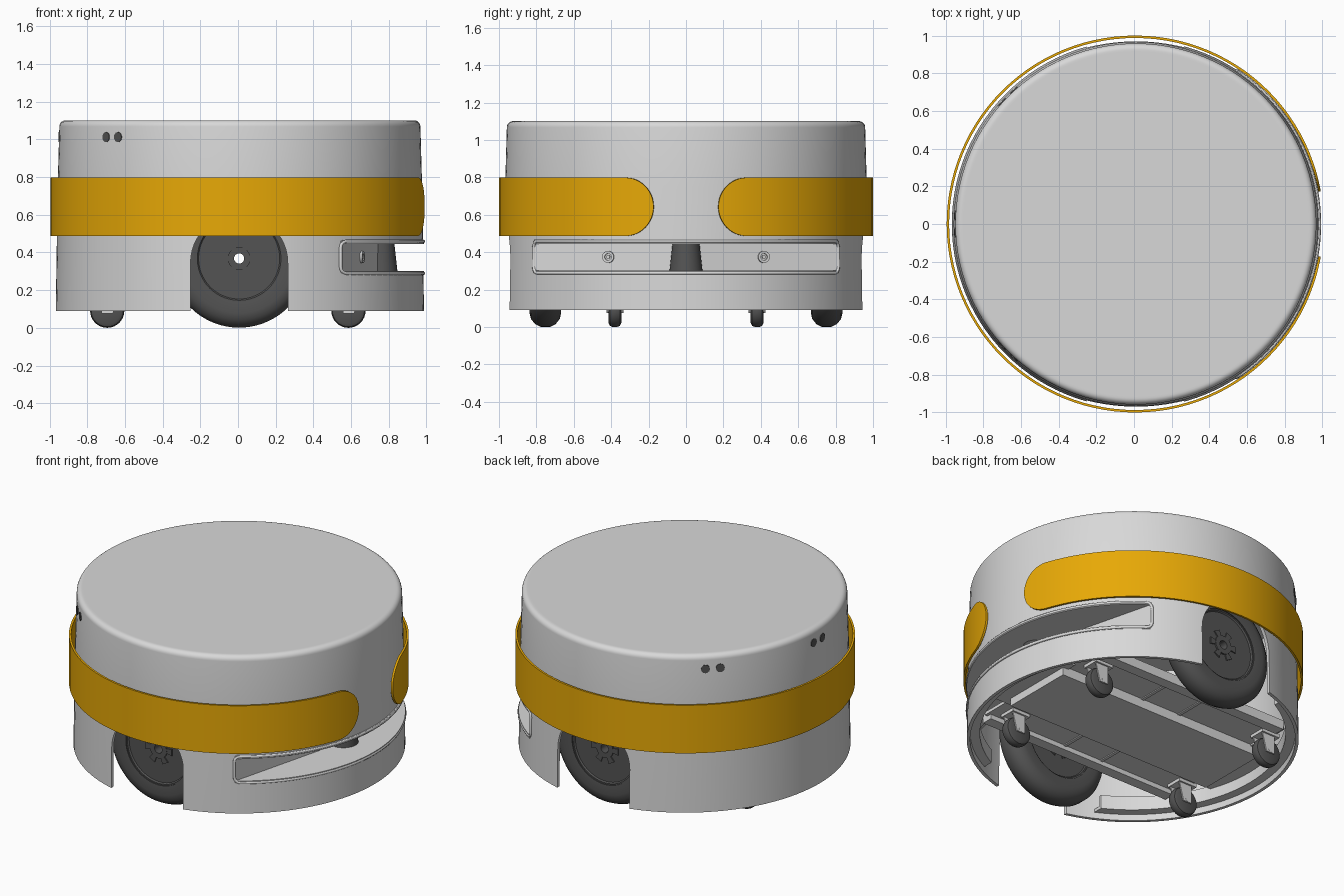
import bpy, bmesh, math
from mathutils import Matrix, Vector

if "Cube" in bpy.data.objects:
    bpy.data.objects.remove(bpy.data.objects["Cube"])


def material(name, *rgb):
    m = bpy.data.materials.new(name)
    m.diffuse_color = (*rgb, 1)
    m.use_nodes = True
    m.node_tree.nodes["Principled BSDF"].inputs["Base Color"].default_value = m.diffuse_color
    return m


GREY = material("shell grey", 0.69, 0.69, 0.69)
AMBER = material("amber band", 0.81, 0.40, 0.002)
DARK = material("dark rubber", 0.088, 0.088, 0.088)
CX = 0.004  # shell centre


def finish(name, bm, mat, matrix=None, smooth=True):
    if matrix:
        bm.transform(matrix)
    bmesh.ops.remove_doubles(bm, verts=bm.verts, dist=1e-5)
    bmesh.ops.recalc_face_normals(bm, faces=bm.faces)
    me = bpy.data.meshes.new(name)
    bm.to_mesh(me)
    bm.free()
    ob = bpy.data.objects.new(name, me)
    bpy.context.collection.objects.link(ob)
    me.materials.append(mat)
    if smooth:
        shade(ob)
    return ob


def activate(ob):
    bpy.ops.object.select_all(action='DESELECT')
    ob.select_set(True)
    bpy.context.view_layer.objects.active = ob


def shade(ob):
    activate(ob)
    bpy.ops.object.shade_smooth_by_angle(angle=math.radians(32))


def lathe(name, profile, mat, matrix=None, segs=48, smooth=True):
    """Revolve a closed (radius, height) loop about z."""
    bm = bmesh.new()
    rings = []
    for i in range(segs):
        a = 2 * math.pi * i / segs
        rings.append([bm.verts.new((r * math.cos(a), r * math.sin(a), h)) for r, h in profile])
    n = len(profile)
    for i in range(segs):
        p, q = rings[i], rings[(i + 1) % segs]
        for j in range(n):
            k = (j + 1) % n
            if profile[j][0] == 0 and profile[k][0] == 0:
                continue
            bm.faces.new((p[j], q[j], q[k], p[k]))
    bmesh.ops.dissolve_degenerate(bm, dist=1e-6, edges=bm.edges)
    return finish(name, bm, mat, matrix, smooth)


def prism(name, outline, z0, z1, mat, matrix=None):
    """Extrude a flat outline from z0 to z1."""
    bm = bmesh.new()
    f = bm.faces.new([bm.verts.new((x, y, z0)) for x, y in outline])
    new = bmesh.ops.extrude_face_region(bm, geom=[f])['geom']
    bmesh.ops.translate(bm, vec=(0, 0, z1 - z0), verts=[v for v in new if isinstance(v, bmesh.types.BMVert)])
    return finish(name, bm, mat, matrix)


def box(name, x0, x1, y0, y1, z0, z1, mat):
    return prism(name, [(x0, y0), (x1, y0), (x1, y1), (x0, y1)], z0, z1, mat)


def cut(ob, cutters):
    activate(ob)
    for c in cutters:
        m = ob.modifiers.new("cut", 'BOOLEAN')
        m.operation, m.solver, m.object = 'DIFFERENCE', 'EXACT', c
        bpy.ops.object.modifier_apply(modifier=m.name)
        bpy.data.objects.remove(c)


def along_y(x, y, z):
    return Matrix.Translation((x, y, z)) @ Matrix.Rotation(math.radians(90), 4, 'X')


def outward(angle, r, z):
    """Turn local z to point away from the shell axis."""
    return (Matrix.Translation((CX, 0, 0)) @ Matrix.Rotation(angle, 4, 'Z')
            @ Matrix.Translation((r, 0, z)) @ Matrix.Rotation(math.radians(90), 4, 'Y'))


# Thin hollow shell with a rounded top edge, wheel arches and a sensor slot
fillet = [(0.925 + 0.033 * math.cos(t), 1.068 + 0.033 * math.sin(t))
          for t in [math.radians(15 * i) for i in range(7)]]
shell = lathe("body_shell",
              [(0, 1.081), (0.935, 1.081), (0.957, 0.09), (0.977, 0.09), (0.967, 0.75)] + fillet
              + [(0.915, 1.101), (0, 1.101)],
              GREY, Matrix.Translation((CX, 0, 0)), 112, False)
arch = [(-0.258, -0.1), (0.258, -0.1)] + [
    (0.258 * math.cos(math.pi * i / 24), 0.345 + 0.258 * math.sin(math.pi * i / 24)) for i in range(25)]
cut(shell, [prism("arch_cutter", arch, -1.2, 1.2, GREY, along_y(0, 0, 0)),
            box("slot_cutter", 0.545, 1.2, -1, 1, 0.30, 0.447, GREY)])
shade(shell)

# Inner stiffening ring, left open around the drive wheels
flange = lathe("inner_flange", [(0.90, 0.13), (0.958, 0.13), (0.958, 0.15), (0.915, 0.15), (0.915, 0.22), (0.90, 0.22)],
               GREY, Matrix.Translation((CX, 0, 0)), 96, False)
cut(flange, [box("flange_cutter", -0.42, 0.42, -1.2, 1.2, 0, 0.6, GREY)])
shade(flange)

# Sensor slot: floor, ceiling, angled back walls and a raised rim
half = math.acos(0.545 / 0.978)
arc = [(CX + 0.978 * math.cos(half * i / 20), 0.978 * math.sin(half * i / 20)) for i in range(-20, 21)]
wedge = arc + [(0.545, 0.8), (0.75, 0), (0.545, -0.8)]
prism("slot_floor", wedge, 0.28, 0.302, GREY)
prism("slot_ceiling", wedge, 0.445, 0.467, GREY)
for s in (1, -1):
    prism("slot_back_wall", [(0.545, s * 0.815), (0.755, 0), (0.735, 0), (0.525, s * 0.8)], 0.29, 0.46, GREY)
    turn = Vector((0.8, s * 0.205, 0)).to_track_quat('Z', 'Y').to_matrix().to_4x4()
    spot = Matrix.Translation((0.648, s * 0.415, 0.375)) @ turn
    lathe("wall_bolt", [(0.018, -0.005), (0.032, -0.005), (0.032, 0.012), (0.018, 0.012)], GREY, spot, 20)
    lathe("bolt_head", [(0, -0.005), (0.011, -0.005), (0.011, 0.01), (0, 0.01)], GREY, spot, 6)

curve = bpy.data.curves.new("slot_rim", 'CURVE')
curve.dimensions, curve.bevel_depth, curve.bevel_resolution = '3D', 0.009, 2
w, h, rc = half * 0.978 + 0.01, 0.085, 0.035
loop = []
for sx, sz, a0 in ((1, 1, 0), (-1, 1, 90), (-1, -1, 180), (1, -1, 270)):
    for i in range(5):
        t = math.radians(a0 + 22.5 * i)
        loop.append((sx * (w - rc) + rc * math.cos(t), sz * (h - rc) + rc * math.sin(t)))
    # fill the long edges so that they follow the shell
    if sx * sz > 0:
        loop += [(sx * (w - rc) * (1 - i / 20), sz * h) for i in range(1, 40)]
sp = curve.splines.new('POLY')
sp.points.add(len(loop) - 1)
sp.use_cyclic_u = True
for p, (s, z) in zip(sp.points, loop):
    a = s / 0.978
    p.co = (CX + 0.974 * math.cos(a), 0.974 * math.sin(a), 0.374 + z, 1)
curve.materials.append(GREY)
bpy.context.collection.objects.link(bpy.data.objects.new("slot_rim", curve))

# Tapered scanner in the slot
lathe("scanner", [(0, 0.30), (0.088, 0.30), (0.072, 0.446), (0, 0.446)], DARK,
      Matrix.Translation((0.752, 0, 0)), 40)

# Amber bumper band with round ends
bm = bmesh.new()
tip, rad, zc = math.asin(0.174), 0.156, 0.643
sweep = [tip + rad * (1 - math.cos(math.pi / 2 * i / 12)) for i in range(13)]
angles = sweep + [sweep[-1] + (2 * math.pi - 2 * sweep[-1]) * i / 100 for i in range(1, 100)]
angles += [2 * math.pi - a for a in reversed(sweep)]
cols = []
for a in angles:
    d = min(a, 2 * math.pi - a) - tip
    hh = rad if d >= rad else math.sqrt(max(0, rad ** 2 - (rad - d) ** 2))
    cols.append([bm.verts.new((r * math.cos(a), r * math.sin(a), zc + s * hh)) for r, s in
                 ((1.0, -1), (1.0, 1), (0.987, 1), (0.987, -1))])
for p, q in zip(cols, cols[1:]):
    for j in range(4):
        k = (j + 1) % 4
        bm.faces.new((p[j], q[j], q[k], p[k]))
bmesh.ops.dissolve_degenerate(bm, dist=1e-6, edges=bm.edges)
finish("bumper_band", bm, AMBER)

# Paired round sensors on the upper shell
for deg in (135, 180, 225):
    for off in (-2.65, 2.65):
        lathe("range_sensor", [(0, -0.004), (0.027, -0.004), (0.027, 0.003), (0, 0.003)], DARK,
              outward(math.radians(deg + off), 0.96, 1.012), 12)

# Drive wheels: tyre, recessed disc and lugged hub with an open bore
tyre = [(0.23, -0.08), (0.29, -0.085), (0.325, -0.077), (0.352, -0.055), (0.367, -0.025),
        (0.367, 0.025), (0.352, 0.055), (0.325, 0.077), (0.29, 0.085), (0.23, 0.08)]
disc = [(0.027, -0.066), (0.215, -0.066), (0.222, -0.074), (0.235, -0.074),
        (0.235, 0.074), (0.222, 0.074), (0.215, 0.066), (0.027, 0.066)]
for s in (1, -1):
    place = along_y(0, s * 0.752, 0.368)
    lathe("drive_tyre", tyre, DARK, place, 72)
    lathe("drive_disc", disc, DARK, place, 72)
    lathe("drive_hub", [(0.027, -0.075), (0.06, -0.075), (0.06, 0.075), (0.027, 0.075)], DARK, place, 32)
    for i in range(6):
        spin = place @ Matrix.Rotation(math.radians(60 * i), 4, 'Z')
        prism("hub_lug", [(0.055, -0.014), (0.095, -0.022), (0.095, 0.022), (0.055, 0.014)],
              -0.073, 0.073, DARK, spin)

# Chassis: low centre tray, raised side plates, long rails and cross struts
box("centre_tray", -0.76, 0.74, -0.24, 0.24, 0.15, 0.22, GREY)
for s in (1, -1):
    y = sorted((s * 0.24, s * 0.5))
    box("side_plate", -0.74, 0.72, *y, 0.21, 0.23, GREY)
    y = sorted((s * 0.47, s * 0.54))
    box("side_rail", -0.70, 0.70, *y, 0.18, 0.24, GREY)
    for x in (-0.16, 0.12):
        y = sorted((s * 0.24, s * 0.47))
        box("cross_strip", x, x + 0.02, *y, 0.204, 0.212, GREY)
    x = sorted((s * 0.70, s * 0.9))
    box("end_strut", *x, -0.3, 0.3, 0.2, 0.24, GREY)

# Four casters with forks
for x in (-0.70, 0.58):
    for y in (-0.38, 0.38):
        lathe("caster_wheel", [(0, -0.03), (0.07, -0.034), (0.085, -0.026), (0.091, -0.01),
                               (0.091, 0.01), (0.085, 0.026), (0.07, 0.034), (0, 0.03)],
              DARK, along_y(x, y, 0.091), 32)
        for s in (1, -1):
            prism("caster_fork", [(-0.03, 0.075), (0.03, 0.075), (0.065, 0.2), (-0.03, 0.2)],
                  -0.004, 0.004, GREY, along_y(x, y + s * 0.04, 0))
        lathe("caster_axle", [(0, -0.045), (0.015, -0.045), (0.015, 0.045), (0, 0.045)], GREY,
              along_y(x, y, 0.091), 12)
        box("caster_plate", x - 0.06, x + 0.07, y - 0.055, y + 0.055, 0.19, 0.215, GREY)

# The band opening makes the model slightly short on one side, so recentre it
for ob in bpy.context.scene.objects:
    ob.location.x += 0.006
